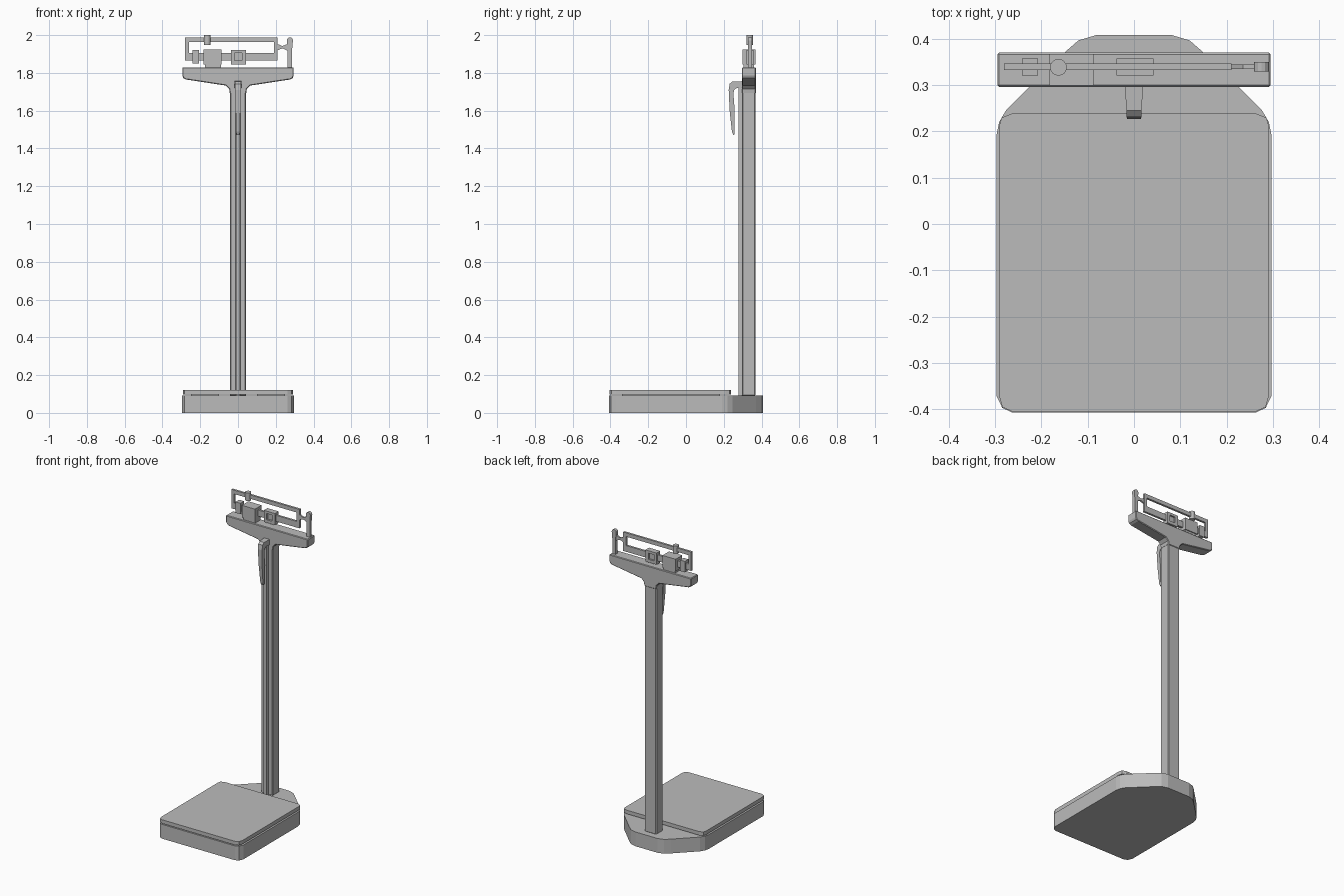
import bpy, bmesh
from math import pi, cos, sin

cube = bpy.data.objects.get("Cube")
if cube:
    bpy.data.objects.remove(cube, do_unlink=True)

grey = bpy.data.materials.new("painted grey")
grey.use_nodes = True
grey.diffuse_color = (0.5, 0.5, 0.5, 1)
grey.node_tree.nodes["Principled BSDF"].inputs["Base Color"].default_value = (0.5, 0.5, 0.5, 1)


def finish(name, bm, bevel=0):
    """Turn a bmesh into a named object, with an optional small chamfer."""
    bmesh.ops.recalc_face_normals(bm, faces=bm.faces)
    mesh = bpy.data.meshes.new(name)
    bm.to_mesh(mesh)
    bm.free()
    mesh.materials.append(grey)
    obj = bpy.data.objects.new(name, mesh)
    bpy.context.collection.objects.link(obj)
    if bevel:
        mod = obj.modifiers.new("chamfer", 'BEVEL')
        mod.width = bevel
        mod.segments = 1
        mod.limit_method = 'ANGLE'
        mod.angle_limit = pi / 4
    return obj


def prism(name, points, axis, lo, hi, bevel=0):
    """Extrude a 2D outline along an axis (remaining axes in x, y, z order)."""
    bm = bmesh.new()
    place = lambda p, d: tuple(p[:axis]) + (d,) + tuple(p[axis:])
    face = bm.faces.new([bm.verts.new(place(p, lo)) for p in points])
    new = bmesh.ops.extrude_face_region(bm, geom=[face])["geom"]
    move = [0, 0, 0]
    move[axis] = hi - lo
    bmesh.ops.translate(bm, vec=move, verts=[v for v in new if isinstance(v, bmesh.types.BMVert)])
    return finish(name, bm, bevel)


def box(name, x, y, z, bevel=0):
    return prism(name, [(x[0], y[0]), (x[1], y[0]), (x[1], y[1]), (x[0], y[1])], 2, *z, bevel)


def mirrored(half):
    """Complete a right-hand outline across x = 0."""
    return half + [(-x, v) for x, v in reversed(half)]


# Base with its tapered rear, and the weighing platform
base = [(0.262, -0.407), (0.284, -0.397), (0.297, -0.37), (0.297, 0.19),
        (0.291, 0.22), (0.275, 0.247), (0.15, 0.37), (0.12, 0.396), (0.08, 0.408)]
prism("base", mirrored(base), 2, 0, 0.093)
plate = [(0.262, -0.405), (0.284, -0.395), (0.291, -0.37), (0.291, 0.21),
         (0.286, 0.229), (0.262, 0.239)]
prism("platform", mirrored(plate), 2, 0.098, 0.122)
for side in (-1, 1):
    box("platform_support", sorted((side * 0.1, side * 0.25)), (-0.34, 0.18), (0.09, 0.1))

# Column with a raised front rib
box("column", (-0.043, 0.043), (0.296, 0.367), (0.09, 1.76), 0.005)
prism("column_rib", [(-0.014, 0.3), (-0.01, 0.279), (0.01, 0.279), (0.014, 0.3)], 2, 0.09, 1.74)

# Head that carries the beam
head = [(0.043, 1.69), (0.047, 1.715), (0.065, 1.733), (0.275, 1.765),
        (0.289, 1.772), (0.295, 1.785), (0.295, 1.829)]
prism("head", mirrored(head), 1, 0.296, 0.37, 0.004)

# Tapered hanging handle
handle = prism("handle", [(0.3, 1.756), (0.245, 1.754), (0.231, 1.742), (0.226, 1.71),
                          (0.231, 1.6), (0.243, 1.49), (0.25, 1.472), (0.257, 1.475),
                          (0.258, 1.6), (0.251, 1.69), (0.256, 1.712), (0.27, 1.721),
                          (0.3, 1.721)], 0, -1, 1)
for v in handle.data.vertices:
    v.co.x *= 0.02 if v.co.y > 0.28 else 0.009 + 0.007 * (v.co.z - 1.47) / 0.28

# Beam frame
bar = (0.332, 0.346)
box("upper_beam", (-0.28, 0.21), bar, (1.963, 1.988))
box("lower_beam", (-0.28, 0.21), bar, (1.865, 1.905))
for x in (-0.28, 0.19):
    box("beam_end", (x, x + 0.02), bar, (1.865, 1.988))

# Sliding weights
box("balance_block", (-0.242, -0.207), (0.32, 0.357), (1.85, 1.921))
box("large_weight", (-0.182, -0.087), (0.299, 0.367), (1.845, 1.923))
box("large_weight_foot", (-0.175, -0.09), (0.305, 0.361), (1.829, 1.845))
box("frame_foot", (-0.038, 0.042), (0.32, 0.357), (1.845, 1.865))
box("frame_top", (-0.038, 0.042), (0.32, 0.357), (1.905, 1.921))
for x in (-0.038, 0.022):
    box("frame_side", (x, x + 0.02), (0.32, 0.357), (1.865, 1.905))
ring = [(-0.163 + 0.018 * cos(a * pi / 8), 0.338 + 0.018 * sin(a * pi / 8)) for a in range(16)]
knob = prism("small_weight", ring, 2, 1.948, 2.0)

# Pointer and its post with a rounded top
prism("pointer", [(0.205, 1.955), (0.235, 1.942), (0.262, 1.953), (0.262, 1.918),
                  (0.235, 1.93), (0.205, 1.918)], 1, 0.334, 0.344)
tip = [(0.275 + 0.016 * cos(a * pi / 6), 1.972 + 0.016 * sin(a * pi / 6)) for a in range(7)]
prism("pointer_post", [(0.263, 1.825), (0.287, 1.825), (0.287, 1.93)] + tip + [(0.263, 1.93)],
      1, 0.329, 0.349)

# Smooth only the round weight
bpy.ops.object.select_all(action='DESELECT')
knob.select_set(True)
bpy.context.view_layer.objects.active = knob
bpy.ops.object.shade_smooth_by_angle()
